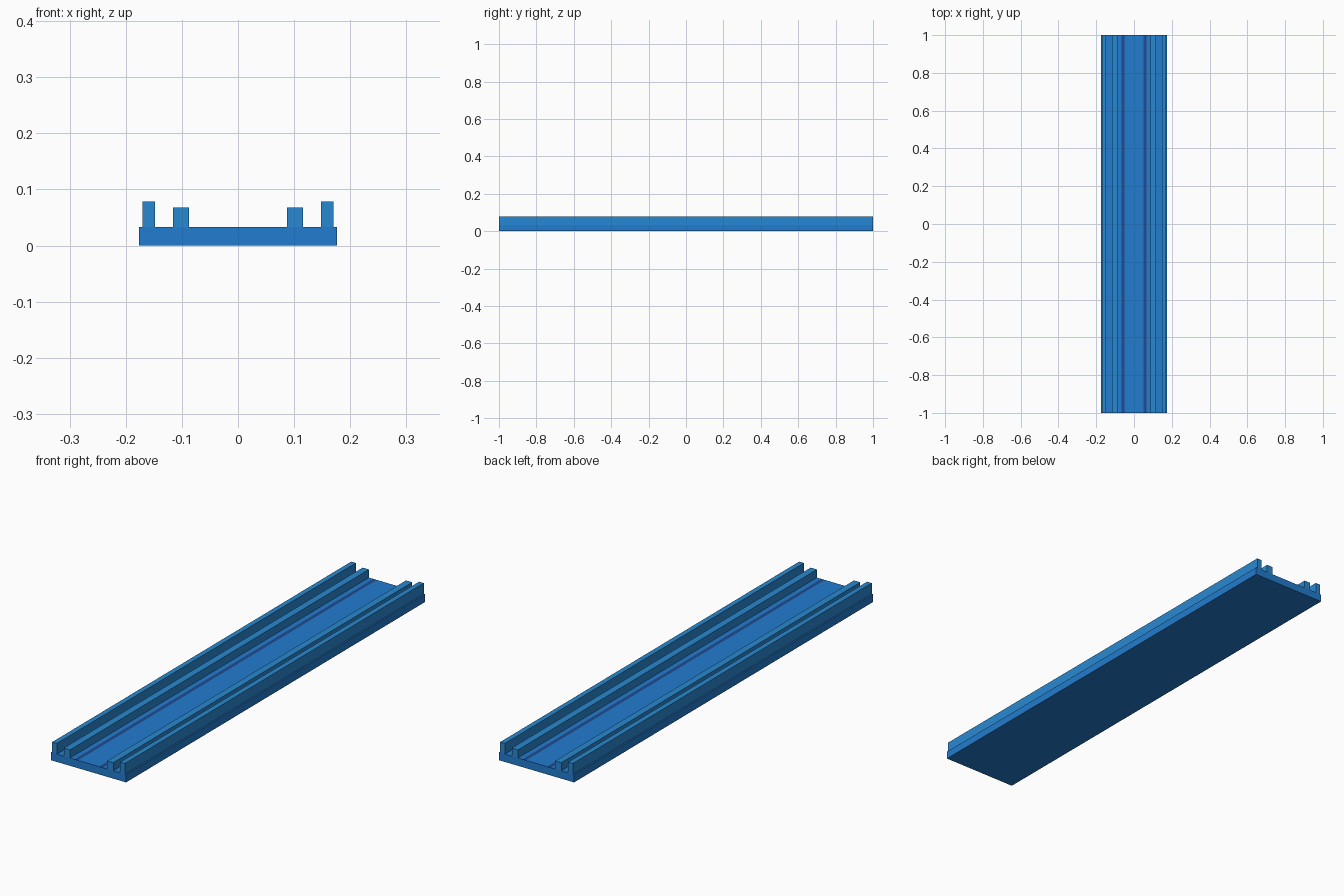
import bpy, bmesh

cube = bpy.data.objects.get("Cube")
if cube:
    bpy.data.objects.remove(cube, do_unlink=True)


def make_material(name, color):
    mat = bpy.data.materials.new(name)
    mat.use_nodes = True
    mat.diffuse_color = (*color, 1)
    mat.node_tree.nodes["Principled BSDF"].inputs["Base Color"].default_value = (*color, 1)
    return mat


base_blue = make_material("base blue", (0.016, 0.20, 0.62))
rib_blue = make_material("rib blue", (0.022, 0.25, 0.64))
stripe_blue = make_material("dark stripe blue", (0.014, 0.07, 0.27))

HALF_LENGTH = 1.0
BASE_TOP = 0.033


def extrude_profile(name, points, materials):
    """Sweep an x-z outline along the full length."""
    bm = bmesh.new()
    outline = [bm.verts.new((x, -HALF_LENGTH, z)) for x, z in points]
    cap = bm.faces.new(outline)
    swept = bmesh.ops.extrude_face_region(bm, geom=[cap], use_keep_orig=True)["geom"]
    verts = [v for v in swept if isinstance(v, bmesh.types.BMVert)]
    bmesh.ops.translate(bm, verts=verts, vec=(0, 2 * HALF_LENGTH, 0))
    bmesh.ops.recalc_face_normals(bm, faces=bm.faces)
    mesh = bpy.data.meshes.new(name)
    bm.to_mesh(mesh)
    bm.free()
    for mat in materials:
        mesh.materials.append(mat)
    obj = bpy.data.objects.new(name, mesh)
    bpy.context.collection.objects.link(obj)
    return obj


# Base slab, with its top split along the edges of the two stripes
half_width, stripe_in, stripe_out = 0.176, 0.05, 0.066
top_xs = [half_width, stripe_out, stripe_in, -stripe_in, -stripe_out, -half_width]
base = extrude_profile(
    "base_slab",
    [(-half_width, 0), (half_width, 0)] + [(x, BASE_TOP) for x in top_xs],
    [base_blue, stripe_blue])
for face in base.data.polygons:
    if face.normal.z > 0.5 and stripe_in < abs(face.center.x) < stripe_out:
        face.material_index = 1

# Two rails on each side
for side, sign in (("left", 1), ("right", -1)):
    for kind, inner, outer, top in (("outer", 0.148, 0.17, 0.0785),
                                    ("inner", 0.087, 0.116, 0.0675)):
        a, b = sign * inner, sign * outer
        extrude_profile(f"{side}_{kind}_rail",
                        [(a, BASE_TOP), (b, BASE_TOP), (b, top), (a, top)],
                        [rib_blue])
